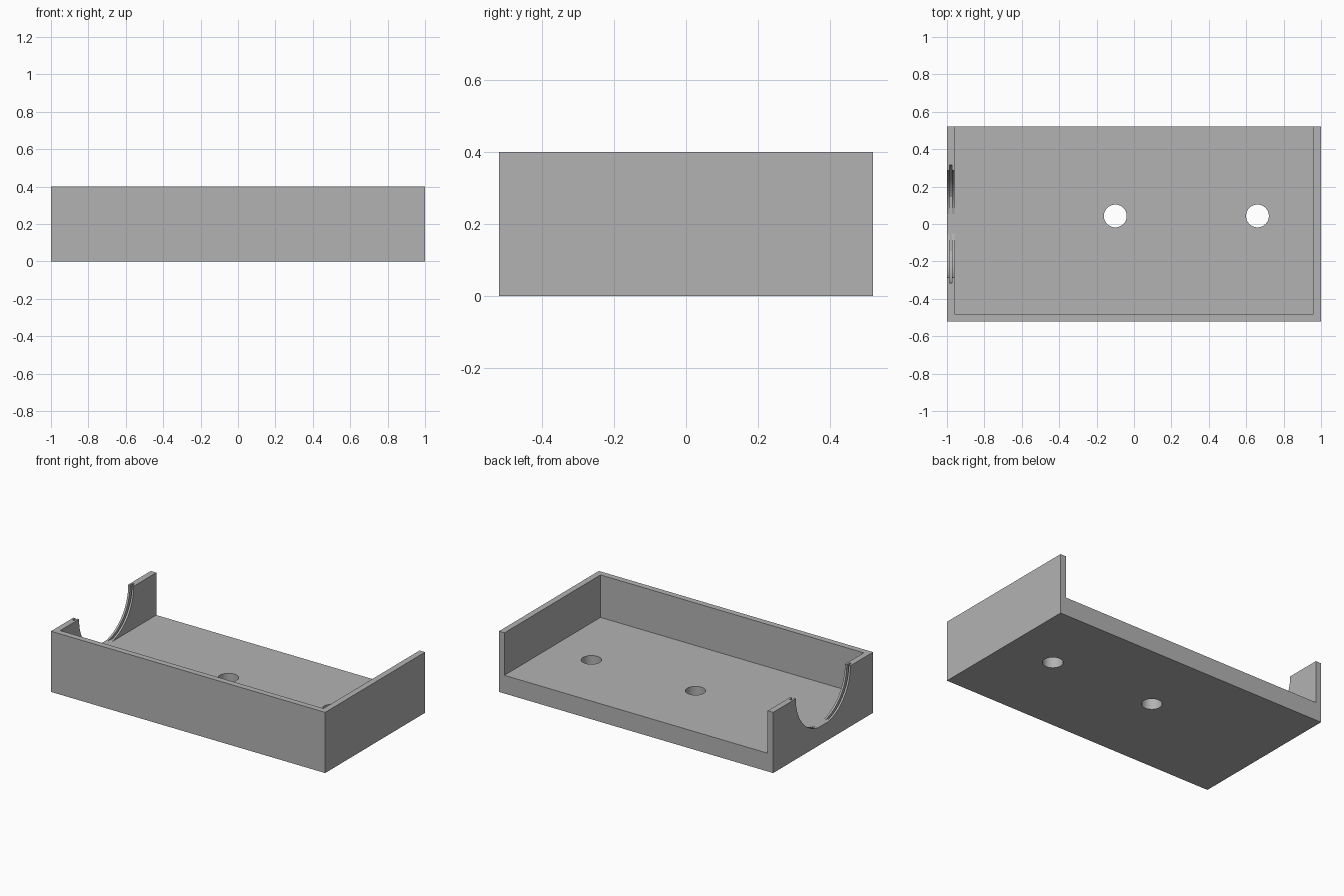
import bpy, bmesh, math

default = bpy.data.objects.get("Cube")
if default:
    bpy.data.objects.remove(default, do_unlink=True)

HALF_X, HALF_Y, TOP = 1.0, 0.52, 0.4
FLOOR, WALL = 0.12, 0.04
NOTCH_R, GROOVE_R = 0.285, 0.315

grey = bpy.data.materials.new("plain grey")
grey.use_nodes = True
grey.diffuse_color = (0.45, 0.45, 0.45, 1)
grey.node_tree.nodes["Principled BSDF"].inputs["Base Color"].default_value = grey.diffuse_color


def prism(name, outline, offset):
    """Extrude a closed outline of 3D points along an offset."""
    bm = bmesh.new()
    face = bm.faces.new([bm.verts.new(p) for p in outline])
    moved = bmesh.ops.extrude_face_region(bm, geom=[face])["geom"]
    bmesh.ops.translate(bm, vec=offset, verts=[v for v in moved if isinstance(v, bmesh.types.BMVert)])
    bmesh.ops.recalc_face_normals(bm, faces=bm.faces)
    mesh = bpy.data.meshes.new(name)
    bm.to_mesh(mesh)
    bm.free()
    mesh.materials.append(grey)
    obj = bpy.data.objects.new(name, mesh)
    bpy.context.collection.objects.link(obj)
    return obj


def box(name, x0, x1, y0, y1, z0, z1):
    return prism(name, [(x0, y0, z0), (x1, y0, z0), (x1, y1, z0), (x0, y1, z0)], (0, 0, z1 - z0))


def activate(obj):
    bpy.ops.object.select_all(action="DESELECT")
    obj.select_set(True)
    bpy.context.view_layer.objects.active = obj


def smooth(obj):
    activate(obj)
    bpy.ops.object.shade_smooth_by_angle(angle=math.radians(30))


# Floor plate with two round through holes
floor = box("floor", -HALF_X, HALF_X, -HALF_Y, HALF_Y, 0, FLOOR)
for x in (-0.1, 0.66):
    ring = [(x + 0.061 * math.cos(t * math.tau / 48), 0.043 + 0.061 * math.sin(t * math.tau / 48), -0.1)
            for t in range(48)]
    cutter = prism("hole_cutter", ring, (0, 0, 0.5))
    cutter.hide_render = True
    cut = floor.modifiers.new("hole", "BOOLEAN")
    cut.operation, cut.solver, cut.object = "DIFFERENCE", "EXACT", cutter
    activate(floor)
    bpy.ops.object.modifier_apply(modifier=cut.name)
    bpy.data.objects.remove(cutter, do_unlink=True)
smooth(floor)

# Plain front wall and solid end wall; the back stays open
box("front_wall", -HALF_X + WALL, HALF_X, -HALF_Y, -HALF_Y + WALL, FLOOR, TOP)
box("solid_end_wall", HALF_X - WALL, HALF_X, -HALF_Y + WALL, HALF_Y, FLOOR, TOP)

# Notched end wall: three layers, the middle one cut wider to leave a groove
layer = WALL / 3
for i, (part, r) in enumerate((("outer", NOTCH_R), ("groove", GROOVE_R), ("inner", NOTCH_R))):
    x = -HALF_X + i * layer
    sweep = math.asin((TOP - FLOOR) / r)
    arc = [(x, r * math.cos(sweep * t / 24), TOP - r * math.sin(sweep * t / 24)) for t in range(25)]
    outline = [(x, HALF_Y, FLOOR), (x, HALF_Y, TOP)] + arc
    for side, sign in (("back", 1), ("front", -1)):
        post = prism(f"{part}_notch_{side}", [(a, sign * b, c) for a, b, c in outline], (layer, 0, 0))
        smooth(post)
